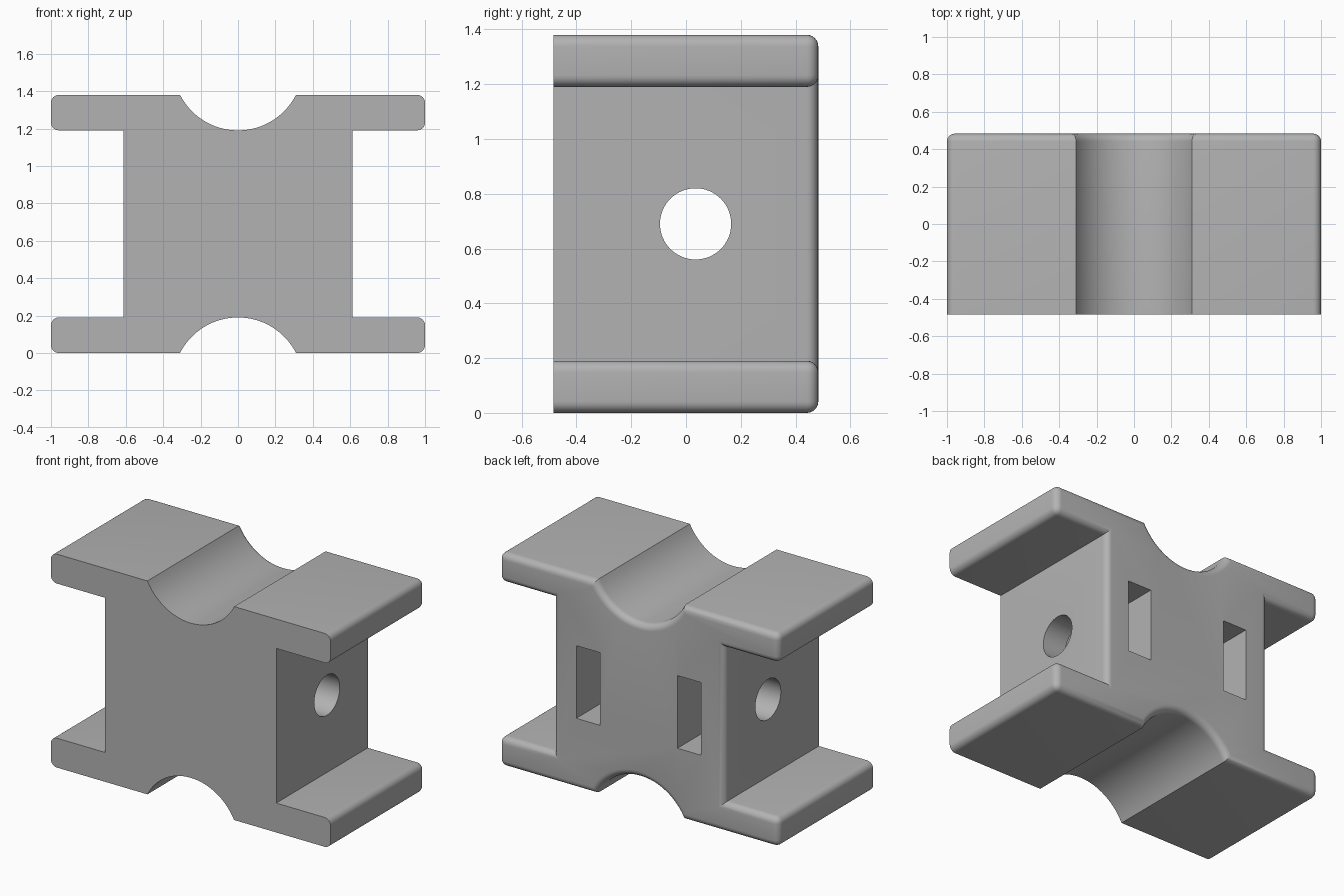
import bpy, bmesh, math
from mathutils import Matrix, Vector

if "Cube" in bpy.data.objects:
    bpy.data.objects.remove(bpy.data.objects["Cube"])

HEIGHT, DEPTH = 1.38, 0.966
FLANGE, WEB = 0.19, 0.612
GROOVE, FILLET = 0.31, 0.042
MID = HEIGHT / 2

grey = bpy.data.materials.new("plain grey")
grey.use_nodes = True
colour = (0.45, 0.45, 0.45, 1)
grey.diffuse_color = colour
grey.node_tree.nodes["Principled BSDF"].inputs["Base Color"].default_value = colour


def add_object(name, bm):
    bmesh.ops.recalc_face_normals(bm, faces=bm.faces)
    mesh = bpy.data.meshes.new(name)
    bm.to_mesh(mesh)
    bm.free()
    obj = bpy.data.objects.new(name, mesh)
    obj.data.materials.append(grey)
    bpy.context.collection.objects.link(obj)
    return obj


def half_profile():
    """Upper outline from right to left, relative to mid height."""
    radius = (GROOVE ** 2 + FLANGE ** 2) / (2 * FLANGE)
    span = math.asin(GROOVE / radius)
    centre = MID - FLANGE + radius
    pts = [(WEB, MID - FLANGE), (1, MID - FLANGE), (1, MID)]
    steps = 32
    for i in range(steps + 1):
        a = span * (1 - 2 * i / steps)
        pts.append((radius * math.sin(a), centre - radius * math.cos(a)))
    return pts + [(-1, MID), (-1, MID - FLANGE), (-WEB, MID - FLANGE)]


# Spool-shaped block with grooves in the top and bottom
upper = half_profile()
outline = upper + [(-x, -z) for x, z in upper]
bm = bmesh.new()
front = bm.faces.new([bm.verts.new((x, -DEPTH / 2, z + MID)) for x, z in outline])
extruded = bmesh.ops.extrude_face_region(bm, geom=[front])["geom"]
bmesh.ops.translate(bm, vec=(0, DEPTH, 0),
                    verts=[v for v in extruded if isinstance(v, bmesh.types.BMVert)])

# Rounded back rim and flange ends
rounded = []
for e in bm.edges:
    a, b = (v.co for v in e.verts)
    back_rim = a.y > 0 and b.y > 0
    flange_end = abs(a.x) > 0.99 and abs(a.y - b.y) > 0.1
    if back_rim or flange_end:
        rounded.append(e)
bmesh.ops.bevel(bm, geom=rounded, offset=FILLET, offset_type='OFFSET',
                segments=6, profile=0.5, affect='EDGES', clamp_overlap=False)
block = add_object("block", bm)

# Cross hole through the web
cutters = []
bm = bmesh.new()
turn = Matrix.Translation((0, 0.035, MID)) @ Matrix.Rotation(math.pi / 2, 4, 'Y')
bmesh.ops.create_cone(bm, cap_ends=True, segments=64, radius1=0.13, radius2=0.13,
                      depth=2, matrix=turn)
cutters.append(add_object("hole_cutter", bm))

# Pockets in the back
for side, name in ((1, "left"), (-1, "right")):
    bm = bmesh.new()
    size = Vector((0.17, 0.8, 0.47))
    bmesh.ops.create_cube(bm, size=1, matrix=Matrix.Translation((side * 0.362, 0.2, MID))
                          @ Matrix.Diagonal(size).to_4x4())
    cutters.append(add_object(name + "_pocket_cutter", bm))

bpy.context.view_layer.objects.active = block
block.select_set(True)
for cutter in cutters:
    cutter.hide_render = True
    mod = block.modifiers.new(cutter.name, 'BOOLEAN')
    mod.operation, mod.solver, mod.object = 'DIFFERENCE', 'EXACT', cutter
    bpy.ops.object.modifier_apply(modifier=mod.name)
    bpy.data.objects.remove(cutter)

bpy.ops.object.shade_smooth_by_angle(angle=math.radians(30))
